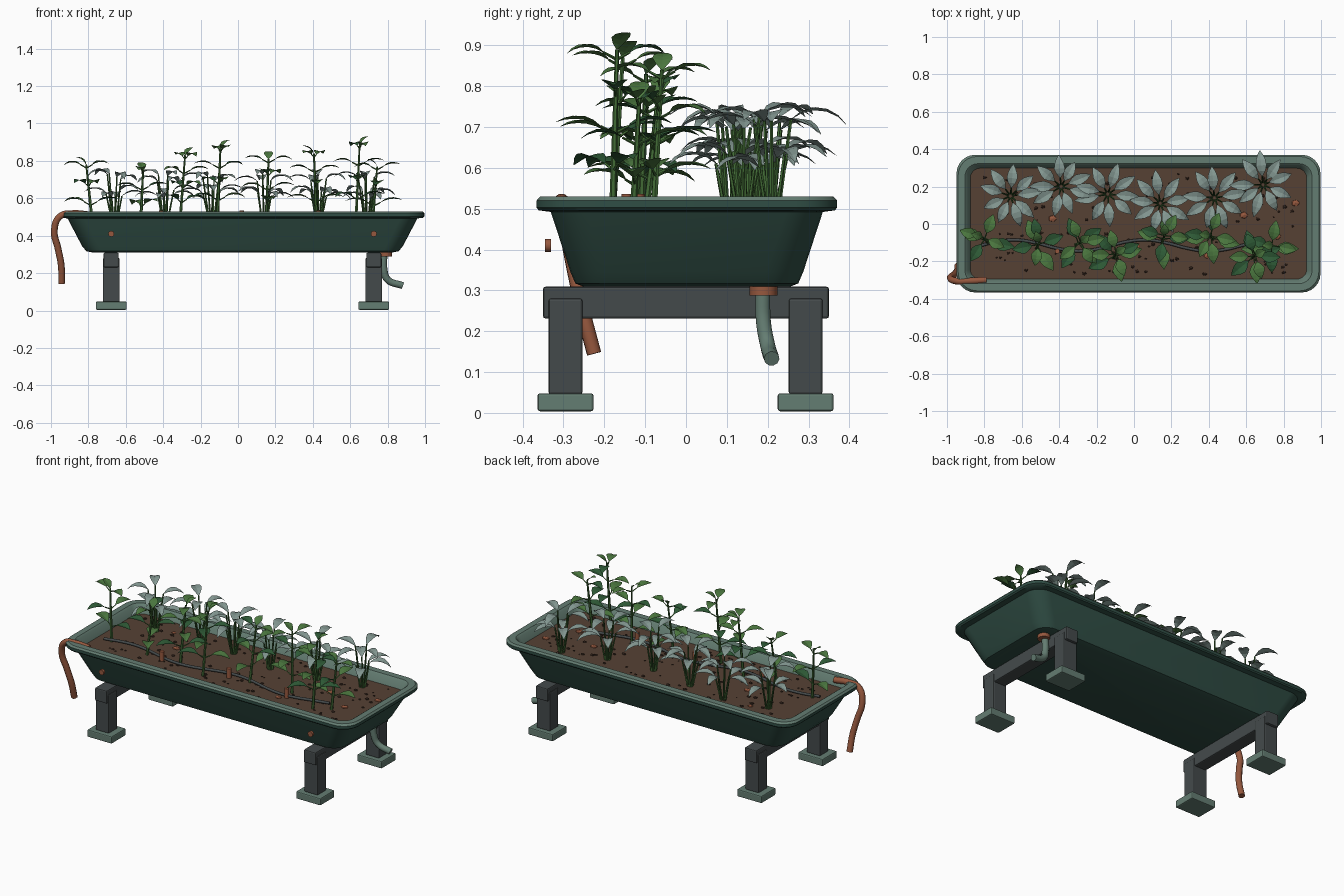
import bpy, bmesh, math, random
from mathutils import Vector

random.seed(4)
if "Cube" in bpy.data.objects:
    bpy.data.objects.remove(bpy.data.objects["Cube"])


def material(name, *rgb):
    lin = [((c / 255 + 0.055) / 1.055) ** 2.4 for c in rgb] + [1]
    m = bpy.data.materials.new(name)
    m.use_nodes = True
    m.diffuse_color = lin
    m.node_tree.nodes["Principled BSDF"].inputs["Base Color"].default_value = lin
    return m


TROUGH = material("dark green", 48, 78, 69)
PALE = material("pale green", 100, 125, 114)
METAL = material("dark metal", 68, 74, 75)
SOIL = material("soil brown", 86, 65, 52)
CLUMP = material("dark soil", 56, 40, 31)
COPPER = material("copper", 150, 88, 62)
LEAF = material("leaf green", 74, 118, 62)
DEEP = material("deep leaf green", 46, 90, 54)
SILVER = material("silver leaf", 132, 152, 146)
STEM = material("stem green", 66, 108, 54)


def finish(bm, name, mats, smooth=None, bevel=0):
    mesh = bpy.data.meshes.new(name)
    bm.to_mesh(mesh)
    bm.free()
    for m in mats:
        mesh.materials.append(m)
    ob = bpy.data.objects.new(name, mesh)
    bpy.context.collection.objects.link(ob)
    if bevel:
        mod = ob.modifiers.new("soft_edges", 'BEVEL')
        mod.width, mod.segments = bevel, 2
    if smooth:
        bpy.ops.object.select_all(action='DESELECT')
        ob.select_set(True)
        bpy.context.view_layer.objects.active = ob
        bpy.ops.object.shade_smooth_by_angle(angle=math.radians(smooth))
    return ob


def box(name, centre, size, mat, bevel=0.006):
    bm = bmesh.new()
    bmesh.ops.create_cube(bm, size=1)
    for v in bm.verts:
        v.co = Vector(centre) + Vector([a * b for a, b in zip(v.co, size)])
    return finish(bm, name, [mat], bevel=bevel)


def rod(bm, a, b, r1, r2, sides=5, index=0, caps=True):
    """Tapered rod between two points."""
    a, b = Vector(a), Vector(b)
    res = bmesh.ops.create_cone(bm, cap_ends=caps, segments=sides, radius1=r1,
                                radius2=r2, depth=(b - a).length)
    turn = (b - a).to_track_quat('Z', 'Y')
    for v in res["verts"]:
        v.co = turn @ v.co + (a + b) / 2
    for f in {f for v in res["verts"] for f in v.link_faces}:
        f.material_index = index


def cylinder(name, a, b, r, mat):
    bm = bmesh.new()
    rod(bm, a, b, r, r, 16)
    return finish(bm, name, [mat], smooth=40)


def pipe(name, points, r, mat):
    cu = bpy.data.curves.new(name, 'CURVE')
    cu.dimensions = '3D'
    cu.bevel_depth, cu.bevel_resolution = r, 3
    cu.use_fill_caps = True
    sp = cu.splines.new('BEZIER')
    sp.resolution_u = 6
    sp.bezier_points.add(len(points) - 1)
    for bp, p in zip(sp.bezier_points, points):
        bp.co = p
        bp.handle_left_type = bp.handle_right_type = 'AUTO'
    cu.materials.append(mat)
    ob = bpy.data.objects.new(name, cu)
    bpy.context.collection.objects.link(ob)


def rounded_ring(bm, hx, hy, z, r, steps=6):
    """Rounded rectangle loop around the trough centre."""
    ring = []
    for q, (sx, sy) in enumerate([(1, 1), (-1, 1), (-1, -1), (1, -1)]):
        for i in range(steps + 1):
            a = (q + i / steps) * math.pi / 2
            ring.append(bm.verts.new((0.024 + sx * (hx - r) + r * math.cos(a),
                                      0.002 + sy * (hy - r) + r * math.sin(a), z)))
    return ring


# Trough: outer wall, rolled rim and inner wall in one loft
bm = bmesh.new()
profile = [(.80, .255, .310, .07), (.835, .273, .317, .08), (.858, .285, .345, .09),
           (.935, .333, .492, .09), (.966, .363, .496, .10), (.973, .368, .503, .10),
           (.973, .368, .520, .10), (.964, .359, .530, .10), (.928, .321, .530, .07),
           (.917, .311, .522, .06), (.893, .291, .462, .05)]
rings = [rounded_ring(bm, *p) for p in profile]
bm.faces.new(list(reversed(rings[0])))
for k, (lo, hi) in enumerate(zip(rings, rings[1:])):
    for i in range(len(lo)):
        j = (i + 1) % len(lo)
        f = bm.faces.new((lo[i], lo[j], hi[j], hi[i]))
        f.material_index = int(k >= 6)
finish(bm, "trough", [TROUGH, PALE], smooth=35)

# Soil bed, clumps and clay chips
SOIL_Z = 0.478
bm = bmesh.new()
bm.faces.new(rounded_ring(bm, .90, .298, SOIL_Z, .05))
finish(bm, "soil_bed", [SOIL])


def scatter(name, count, lo, hi, mat, flat):
    bm = bmesh.new()
    for _ in range(count):
        r = random.uniform(lo, hi)
        at = Vector((random.uniform(-.83, .87), random.uniform(-.27, .27), SOIL_Z))
        for v in bmesh.ops.create_icosphere(bm, subdivisions=1, radius=r)["verts"]:
            v.co = at + Vector((v.co.x, v.co.y * 0.8, v.co.z * flat))
    finish(bm, name, [mat])


scatter("soil_clumps", 130, .006, .014, CLUMP, 0.7)
scatter("clay_chips", 6, .016, .026, COPPER, 0.4)

# Stand: two beams, four legs with feet
for side, x in (("right", -.678), ("left", .726)):
    box(side + "_beam", (x, 0, .27), (.08, .70, .078), METAL)
    for end, y in (("front", -.295), ("back", .293)):
        box(f"{end}_{side}_leg", (x, y, .163), (.09, .083, .235), METAL)
        box(f"{end}_{side}_foot", (x, y, .026), (.165, .137, .044), PALE)
    cylinder(side + "_plug", (x, -.345, .41), (x, -.33, .41), .016, COPPER)

# Drain, overflow hose and drip line
cylinder("drain_collar", (.79, .19, .288), (.79, .19, .315), .034, COPPER)
pipe("drain_pipe", [(.78, .188, .30), (.78, .19, .22), (.80, .20, .165), (.88, .21, .133)],
     .019, PALE)
pipe("overflow_hose", [(-.79, -.30, .512), (-.88, -.305, .519), (-.95, -.305, .505),
                       (-.982, -.29, .43), (-.962, -.27, .33), (-.945, -.25, .24),
                       (-.943, -.225, .145)], .018, COPPER)
pipe("drip_line", [(-.82 + .1 * i, -.115 + .03 * math.sin(i * .9), .49) for i in range(16)],
     .008, METAL)
for i, x in enumerate((-.41, .02, .43)):
    y = -.145 + .03 * (i % 2)
    cylinder(f"drip_emitter_{i + 1}", (x, y, SOIL_Z), (x, y, .536), .013, COPPER)


def leaf(bm, base, heading, pitch, droop, length, width, index):
    """Arching leaf blade folded along its midrib."""
    out = Vector((math.cos(heading), math.sin(heading), 0))
    across = Vector((-out.y, out.x, 0))
    p, rows = Vector(base), []
    shape = (.12, .68, 1, .86, .5, .04)
    for i, w in enumerate(shape):
        half = across * (w * width / 2)
        lift = Vector((0, 0, w * width * .13))
        rows.append([bm.verts.new(q) for q in (p - half + lift, p, p + half + lift)])
        a = pitch - droop * i / (len(shape) - 1)
        p = p + (out * math.cos(a) + Vector((0, 0, math.sin(a)))) * length / (len(shape) - 1)
    for r, s in zip(rows, rows[1:]):
        for k in (0, 1):
            bm.faces.new((r[k], s[k], s[k + 1], r[k + 1])).material_index = index


# Tall leafy plants along the front: paired leaves up a leaning stem
tall = [(-.78, -.10, .81), (-.52, -.13, .78), (-.31, -.11, .86), (-.11, -.18, .90),
        (.15, -.10, .84), (.42, -.08, .87), (.63, -.18, .92), (.72, -.13, .80)]
for n, (x, y, top) in enumerate(tall):
    bm = bmesh.new()
    foot = Vector((x, y, SOIL_Z))
    tip = Vector((x + random.uniform(-.04, .04), y + random.uniform(.01, .045), top - .03))
    rod(bm, foot, tip, .009, .005, 6)
    levels = 4 if top > .83 else 3
    turn = random.uniform(0, math.pi)
    for k in range(levels):
        t = .28 + .66 * k / (levels - 1)
        node = foot.lerp(tip, t)
        for s in (0, 1):
            head = turn + k * 1.45 + s * math.pi + random.uniform(-.3, .3)
            stalk = node + Vector((math.cos(head) * .035, math.sin(head) * .035, .018))
            rod(bm, node, stalk, .004, .003, 4)
            leaf(bm, stalk, head, .45, random.uniform(.8, 1.25),
                 .135 - .04 * t, .074 - .015 * t, random.choice((1, 1, 2)))
    leaf(bm, tip, turn, 1.0, 1.0, .075, .05, 1)
    finish(bm, f"tall_plant_{n + 1}", [STEM, LEAF, DEEP])

# Silver clump plants along the back: fanned stalks with drooping leaves
clumps = [(-.66, .15), (-.39, .20), (-.14, .16), (.14, .11), (.43, .14), (.69, .21)]
for n, (x, y) in enumerate(clumps):
    bm = bmesh.new()
    turn = random.uniform(0, 1)
    count = 9
    for k in range(count):
        head = turn + k * math.tau / count + random.uniform(-.12, .12)
        out = Vector((math.cos(head), math.sin(head), 0))
        foot = Vector((x, y, SOIL_Z)) + out * .014
        high = random.uniform(.69, .735) if k % 2 else random.uniform(.60, .65)
        tip = Vector((x, y, high)) + out * random.uniform(.035, .05)
        rod(bm, foot, tip, .0055, .004, 5)
        leaf(bm, tip, head, .55, random.uniform(1.25, 1.65),
             random.uniform(.125, .155), .058, 1)
    finish(bm, f"silver_plant_{n + 1}", [STEM, SILVER])
